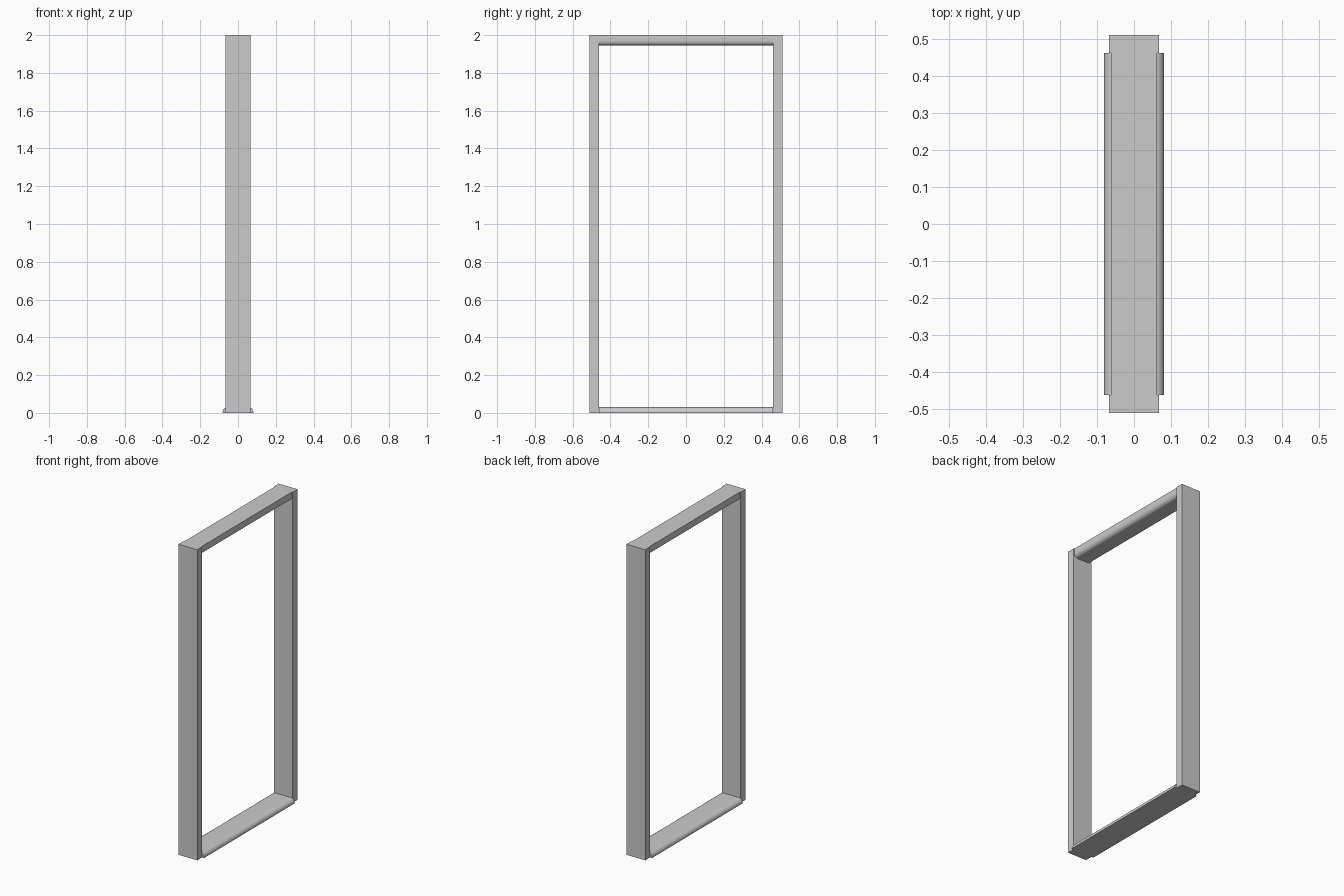
import bpy, bmesh, math

if "Cube" in bpy.data.objects:
    bpy.data.objects.remove(bpy.data.objects["Cube"])

HALF_Y = 0.461   # inner opening half width
OUT_Y = 0.51


def extrude_profile(name, half, y0, y1):
    """Mirror a half profile in x (x, z points) and extrude it along y."""
    pts = half + [(-x, z) for x, z in reversed(half)]
    bm = bmesh.new()
    face = bm.faces.new([bm.verts.new((x, y0, z)) for x, z in pts])
    res = bmesh.ops.extrude_face_region(bm, geom=[face])
    verts = [g for g in res["geom"] if isinstance(g, bmesh.types.BMVert)]
    bmesh.ops.translate(bm, verts=verts, vec=(0, y1 - y0, 0))
    bmesh.ops.recalc_face_normals(bm, faces=bm.faces[:])
    mesh = bpy.data.meshes.new(name)
    bm.to_mesh(mesh)
    bm.free()
    obj = bpy.data.objects.new(name, mesh)
    bpy.context.collection.objects.link(obj)
    bpy.ops.object.select_all(action='DESELECT')
    obj.select_set(True)
    bpy.context.view_layer.objects.active = obj
    bpy.ops.object.shade_smooth_by_angle(angle=math.radians(35))
    return obj


def arc(cx, cz, rx, rz, a0, a1, n=6):
    return [(cx + rx * math.cos(math.radians(a0 + (a1 - a0) * i / n)),
             cz + rz * math.sin(math.radians(a0 + (a1 - a0) * i / n)))
            for i in range(n + 1)]


# Upright jambs
post = [(0.067, 0.0), (0.067, 2.0)]
extrude_profile("left_jamb", post, -OUT_Y, -HALF_Y)
extrude_profile("right_jamb", post, HALF_Y, OUT_Y)

# Threshold with rounded shoulders
sill = [(0.081, 0.0)] + arc(0.055, 0.006, 0.026, 0.024, 0, 90)
extrude_profile("threshold", sill, -HALF_Y, HALF_Y)

# Header, rounded along its lower edges
header = arc(0.037, 1.970, 0.025, 0.026, -90, 0) + [(0.062, 2.0)]
extrude_profile("header", header, -HALF_Y, HALF_Y)
